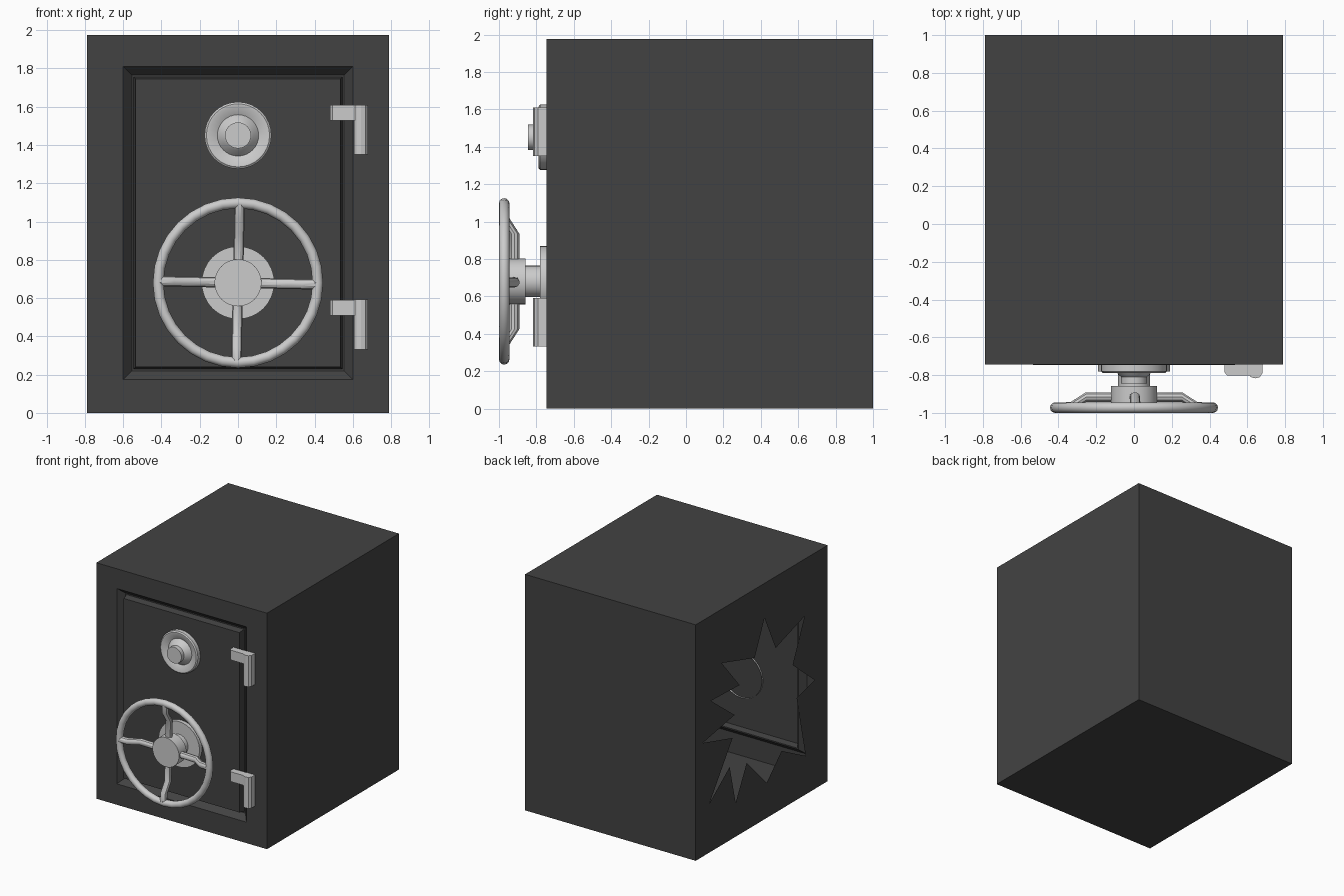
import bpy, bmesh, math
from mathutils import Vector

if "Cube" in bpy.data.objects:
    bpy.data.objects.remove(bpy.data.objects["Cube"])

FRONT = -0.745
dark = bpy.data.materials.new("dark_steel")
dark.diffuse_color = (0.055, 0.055, 0.055, 1)
dark.use_nodes = True
dark.node_tree.nodes["Principled BSDF"].inputs["Base Color"].default_value = dark.diffuse_color


def finish(bm, name, smooth=False, mat=None):
    bmesh.ops.recalc_face_normals(bm, faces=bm.faces)
    me = bpy.data.meshes.new(name)
    bm.to_mesh(me)
    bm.free()
    ob = bpy.data.objects.new(name, me)
    bpy.context.collection.objects.link(ob)
    if mat:
        me.materials.append(mat)
    if smooth:
        bpy.ops.object.select_all(action='DESELECT')
        bpy.context.view_layer.objects.active = ob
        ob.select_set(True)
        bpy.ops.object.shade_smooth_by_angle(angle=math.radians(35))
    return ob


def bridge(bm, a, b):
    n = len(a)
    for i in range(n):
        bm.faces.new((a[i], a[(i + 1) % n], b[(i + 1) % n], b[i]))


def lathe(name, profile, zc, segs=32, cap_back=False):
    """Revolve (radius, y) points about the y axis at height zc."""
    bm = bmesh.new()
    rings = [[bm.verts.new((r * math.cos(t), y, zc + r * math.sin(t)))
              for t in (2 * math.pi * i / segs for i in range(segs))]
             for r, y in profile]
    for a, b in zip(rings, rings[1:]):
        bridge(bm, a, b)
    bm.faces.new(rings[-1])
    if cap_back:
        bm.faces.new(rings[0])
    return finish(bm, name, True)


def prism(name, outline, z0, z1):
    """Extrude an (x, y) outline from z0 to z1."""
    bm = bmesh.new()
    lo = [bm.verts.new((x, y, z0)) for x, y in outline]
    hi = [bm.verts.new((x, y, z1)) for x, y in outline]
    bridge(bm, lo, hi)
    bm.faces.new(lo)
    bm.faces.new(hi)
    return finish(bm, name)


# Safe body: thin shell, with the stepped door groove on the front
bm = bmesh.new()
loops = []
for hx, z0, z1, y in ((0.79, 0, 1.975, 1.0), (0.79, 0, 1.975, FRONT),
                      (0.60, 0.175, 1.81, FRONT), (0.555, 0.22, 1.765, FRONT + 0.05),
                      (0.545, 0.23, 1.755, FRONT + 0.05), (0.535, 0.24, 1.745, FRONT - 0.002)):
    loops.append([bm.verts.new((x, y, z)) for x, z in ((-hx, z0), (hx, z0), (hx, z1), (-hx, z1))])
for a, b in zip(loops, loops[1:]):
    bridge(bm, a, b)
bm.faces.new(loops[0])
bm.faces.new(loops[-1])
bm.faces.ensure_lookup_table()
left = [f for f in bm.faces if all(v.co.x < -0.78 for v in f.verts)]
bmesh.ops.delete(bm, geom=left, context='FACES_ONLY')
finish(bm, "safe_body", mat=dark)

# Left wall with the jagged blast hole
hole = [(.09, 1.684), (-.057, 1.377), (-.44, 1.498), (-.281, 1.149), (-.572, .913),
        (-.334, .853), (-.453, .323), (-.136, .486), (.062, .293), (.326, .562),
        (.472, .283), (.551, .614), (.815, .414), (.511, .842), (.908, .951),
        (.485, 1.024), (.80, 1.262), (.419, 1.249), (.657, 1.524), (.22, 1.40)]
bm = bmesh.new()
edges = []
for outline in ([(FRONT, 0), (1, 0), (1, 1.975), (FRONT, 1.975)], hole):
    vs = [bm.verts.new((-0.79, y, z)) for y, z in outline]
    edges += [bm.edges.new((vs[i - 1], vs[i])) for i in range(len(vs))]
bmesh.ops.triangle_fill(bm, use_beauty=True, use_dissolve=False, edges=edges, normal=(-1, 0, 0))
finish(bm, "blasted_left_wall", mat=dark)

# Combination dial: dished flange and tapered knob
lathe("combination_dial", [(.175, FRONT), (.175, -.78), (.165, -.788), (.155, -.788),
                           (.108, -.765), (.08, -.80), (.068, -.81), (.068, -.845)], 1.45)

# Wheel mount, hub, rim and spokes
WZ = 0.68
lathe("wheel_mount", [(.19, FRONT + .012), (.19, -.78), (.084, -.78), (.084, -.865)], WZ)
lathe("wheel_hub", [(.123, -.857), (.123, -.955)], WZ, cap_back=True)
bpy.ops.mesh.primitive_torus_add(major_radius=.417, minor_radius=.028, major_segments=32,
                                 minor_segments=12, location=(0, -.972, WZ),
                                 rotation=(math.pi / 2, 0, 0))
bpy.context.object.name = "wheel_rim"
bpy.ops.object.shade_smooth_by_angle(angle=math.radians(35))
for k in range(4):
    a = math.radians(90 * k - 1.2)
    out = Vector((math.cos(a), 0, math.sin(a)))
    side = Vector((-math.sin(a), 0, math.cos(a)))
    bm = bmesh.new()
    rings = []
    for r, y in ((.09, -.917), (.255, -.917), (.335, -.968), (.41, -.972)):
        c = out * r + Vector((0, y, WZ))
        rings.append([bm.verts.new(c + .027 * (math.cos(t) * side + math.sin(t) * Vector((0, 1, 0))))
                      for t in (math.pi * i / 5 for i in range(10))])
    for p, q in zip(rings, rings[1:]):
        bridge(bm, p, q)
    finish(bm, f"wheel_spoke_{k + 1}", True)

# Hinges: strap plate and faceted barrel
strap = [(.48, FRONT), (.48, -.785), (.493, -.803), (.65, -.803), (.65, FRONT)]
barrel = [(.605, FRONT), (.605, -.795), (.62, -.811), (.642, -.817), (.665, -.811),
          (.68, -.79), (.68, FRONT)]
for label, top in (("upper", 1.61), ("lower", .592)):
    prism(label + "_hinge_strap", strap, top - .083, top - .001)
    prism(label + "_hinge_barrel", barrel, top - .26, top)
